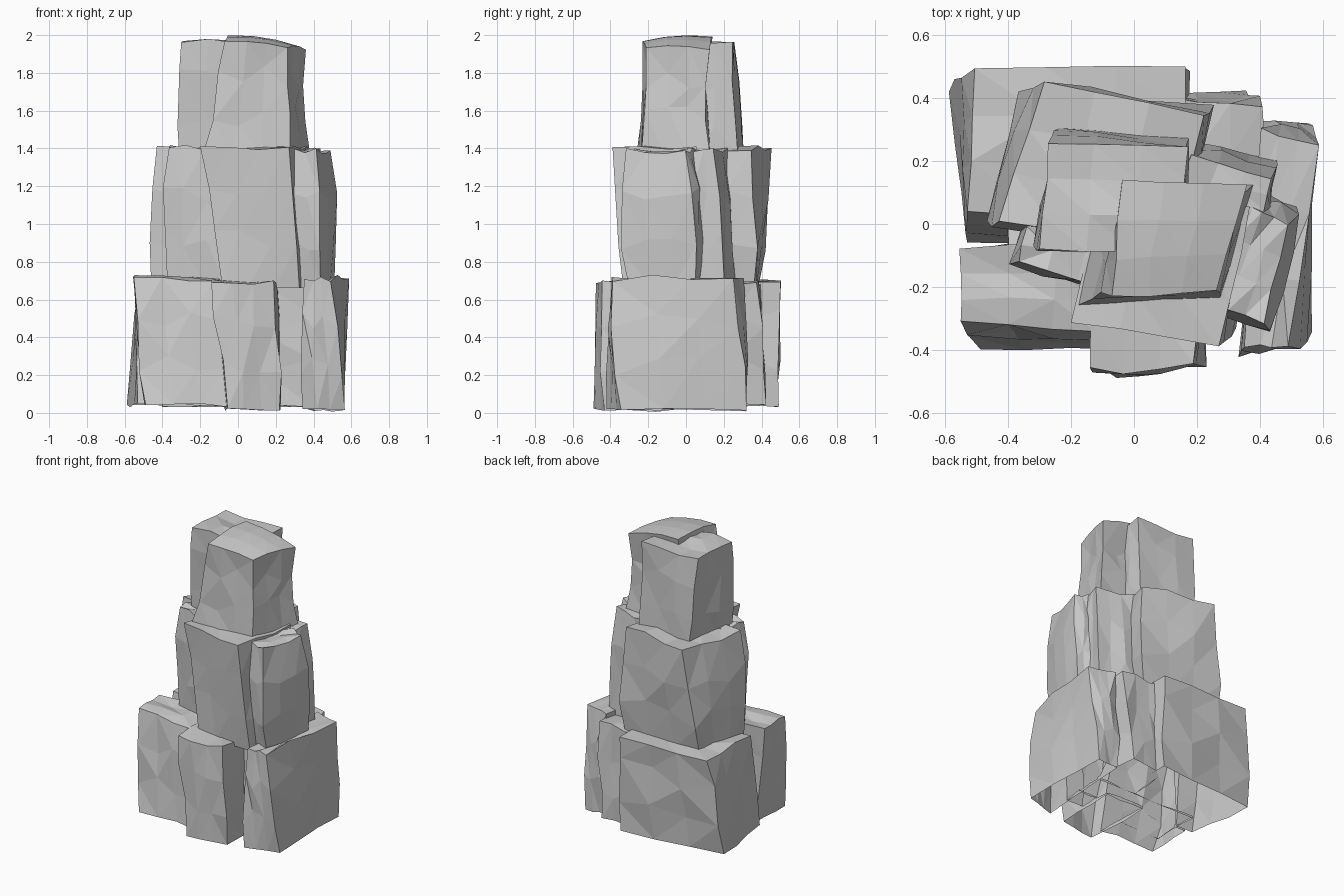
import bpy, bmesh, random
from mathutils import Vector

if "Cube" in bpy.data.objects:
    bpy.data.objects.remove(bpy.data.objects["Cube"])

random.seed(11)
blocks = []


def block(name, z0, z1, top, bottom=None, bulge=0.02, rough=0.015):
    """Rough four-sided rock; corners run front-left, front-right, back-right, back-left."""
    bottom = bottom or top
    bm = bmesh.new()
    bmesh.ops.create_cube(bm, size=1)
    bmesh.ops.subdivide_edges(bm, edges=bm.edges[:], cuts=2, use_grid_fill=True)
    cx = sum(p[0] for p in top) / 4
    cy = sum(p[1] for p in top) / 4
    for v in bm.verts:
        u, w, t = (c + 0.5 for c in v.co)
        weights = ((1-u)*(1-w), u*(1-w), u*w, (1-u)*w)
        x, y = (sum(k * ((1-t)*b[i] + t*a[i]) for k, a, b in zip(weights, top, bottom))
                for i in (0, 1))
        out = Vector((x - cx, y - cy, 0))
        out = out.normalized() * bulge * 4 * t * (1 - t) if out.length > 0 else out
        end = t < 0.01 or t > 0.99
        j = rough * (0.4 if end else 1)
        x += out.x + random.uniform(-j, j)
        y += out.y + random.uniform(-j, j)
        z = z0 + (z1 - z0) * t
        # uneven top, nearly level underside, irregular facets between
        if t > 0.99:
            z += random.uniform(-0.03, 0.006)
        elif t < 0.01:
            z += random.uniform(0, 0.02)
        else:
            z += random.uniform(-0.06, 0.06)
        v.co = (x, y, z)
    bmesh.ops.triangulate(bm, faces=bm.faces[:], quad_method='SHORT_EDGE')
    bmesh.ops.recalc_face_normals(bm, faces=bm.faces[:])
    mesh = bpy.data.meshes.new(name)
    bm.to_mesh(mesh)
    bm.free()
    obj = bpy.data.objects.new(name, mesh)
    bpy.context.collection.objects.link(obj)
    blocks.append(obj)
    return obj


# Bottom tier
block("base_back_left", 0.03, 0.72,
      [(-0.53, 0.04), (0.16, 0.0), (0.17, 0.50), (-0.51, 0.50)],
      [(-0.53, -0.06), (0.16, -0.06), (0.16, 0.49), (-0.585, 0.42)], 0.01)
block("base_back_right", 0.03, 0.70,
      [(0.05, -0.1), (0.42, -0.1), (0.41, 0.37), (0.10, 0.40)],
      [(0.05, -0.1), (0.42, -0.1), (0.35, 0.42), (0.10, 0.40)], 0.01)
block("base_right", 0.005, 0.725,
      [(0.35, -0.39), (0.49, -0.39), (0.585, 0.25), (0.40, 0.30)],
      [(0.34, -0.42), (0.565, -0.34), (0.55, 0.32), (0.40, 0.31)], 0.015)
block("base_front_left", 0.03, 0.725,
      [(-0.55, -0.315), (-0.12, -0.34), (-0.08, -0.05), (-0.55, -0.08)],
      [(-0.49, -0.40), (-0.05, -0.40), (-0.08, -0.05), (-0.49, -0.08)], 0.0)
base_front = block("base_front", 0.005, 0.71,
      [(-0.14, -0.46), (0.19, -0.44), (0.22, 0.0), (-0.12, 0.0)],
      [(-0.06, -0.475), (0.22, -0.43), (0.22, 0.0), (-0.07, 0.0)], 0.012)
block("base_core", 0.03, 0.69,
      [(-0.4, -0.24), (0.40, -0.24), (0.40, 0.1), (-0.4, 0.1)], bulge=0)
# the front stone has a blunt ridge down its face
for v in base_front.data.vertices:
    if v.co.y < -0.4 and -0.07 < v.co.x < 0.09:
        v.co.y -= 0.02

# Middle tier
block("middle_back_left", 0.66, 1.41,
      [(-0.43, 0.01), (0.13, -0.08), (0.22, 0.345), (-0.29, 0.45)],
      [(-0.46, 0.01), (0.13, -0.08), (0.22, 0.36), (-0.37, 0.39)], 0.028)
block("middle_left", 0.66, 1.415,
      [(-0.37, -0.12), (-0.08, -0.20), (0.0, 0.05), (-0.32, 0.05)],
      [(-0.37, -0.12), (-0.06, -0.20), (0.0, 0.05), (-0.32, 0.05)])
block("middle_front", 0.66, 1.42,
      [(-0.20, -0.31), (0.27, -0.39), (0.37, 0.05), (-0.10, 0.1)],
      [(-0.08, -0.31), (0.33, -0.33), (0.38, 0.05), (-0.06, 0.1)], 0.0)
block("middle_right", 0.66, 1.40,
      [(0.24, -0.25), (0.41, -0.315), (0.49, 0.0), (0.36, 0.06)],
      [(0.27, -0.25), (0.44, -0.30), (0.51, 0.05), (0.36, 0.08)], 0.035, 0.01)
block("middle_back_right", 0.66, 1.40,
      [(0.10, -0.02), (0.40, -0.02), (0.44, 0.145), (0.18, 0.22)],
      [(0.10, -0.02), (0.42, 0.0), (0.45, 0.20), (0.18, 0.26)], 0.015)

# Top tier
block("top_back", 1.36, 1.975,
      [(-0.30, -0.08), (0.14, -0.09), (0.17, 0.25), (-0.27, 0.25)],
      [(-0.31, -0.06), (0.16, -0.07), (0.18, 0.27), (-0.24, 0.31)], 0.0)
crown = block("top_front", 1.36, 1.985,
      [(-0.07, -0.235), (0.26, -0.21), (0.36, 0.125), (-0.04, 0.14)],
      [(-0.19, -0.26), (0.28, -0.24), (0.38, 0.12), (-0.10, 0.14)], -0.022)
# crown stone: broken top falling away from its highest point
for v in crown.data.vertices:
    if v.co.z > 1.9:
        v.co.z = 2.0 - 0.5 * ((v.co.x + 0.02) ** 2 + (v.co.y - 0.02) ** 2)

# Fuse all stones into one outer shell
pillar = blocks[0]
for other in blocks[1:]:
    mod = pillar.modifiers.new("fuse", 'BOOLEAN')
    mod.operation = 'UNION'
    mod.solver = 'EXACT'
    mod.object = other
bpy.context.view_layer.update()
shell = bpy.data.meshes.new_from_object(
    pillar.evaluated_get(bpy.context.evaluated_depsgraph_get()))
pillar.modifiers.clear()
pillar.data = shell
pillar.name = "rock_pillar"
for other in blocks[1:]:
    bpy.data.objects.remove(other)

# Open underside
bm = bmesh.new()
bm.from_mesh(shell)
under = [f for f in bm.faces
         if f.normal.z < -0.7 and max(v.co.z for v in f.verts) < 0.08]
bmesh.ops.delete(bm, geom=under, context='FACES')
bm.to_mesh(shell)
bm.free()
